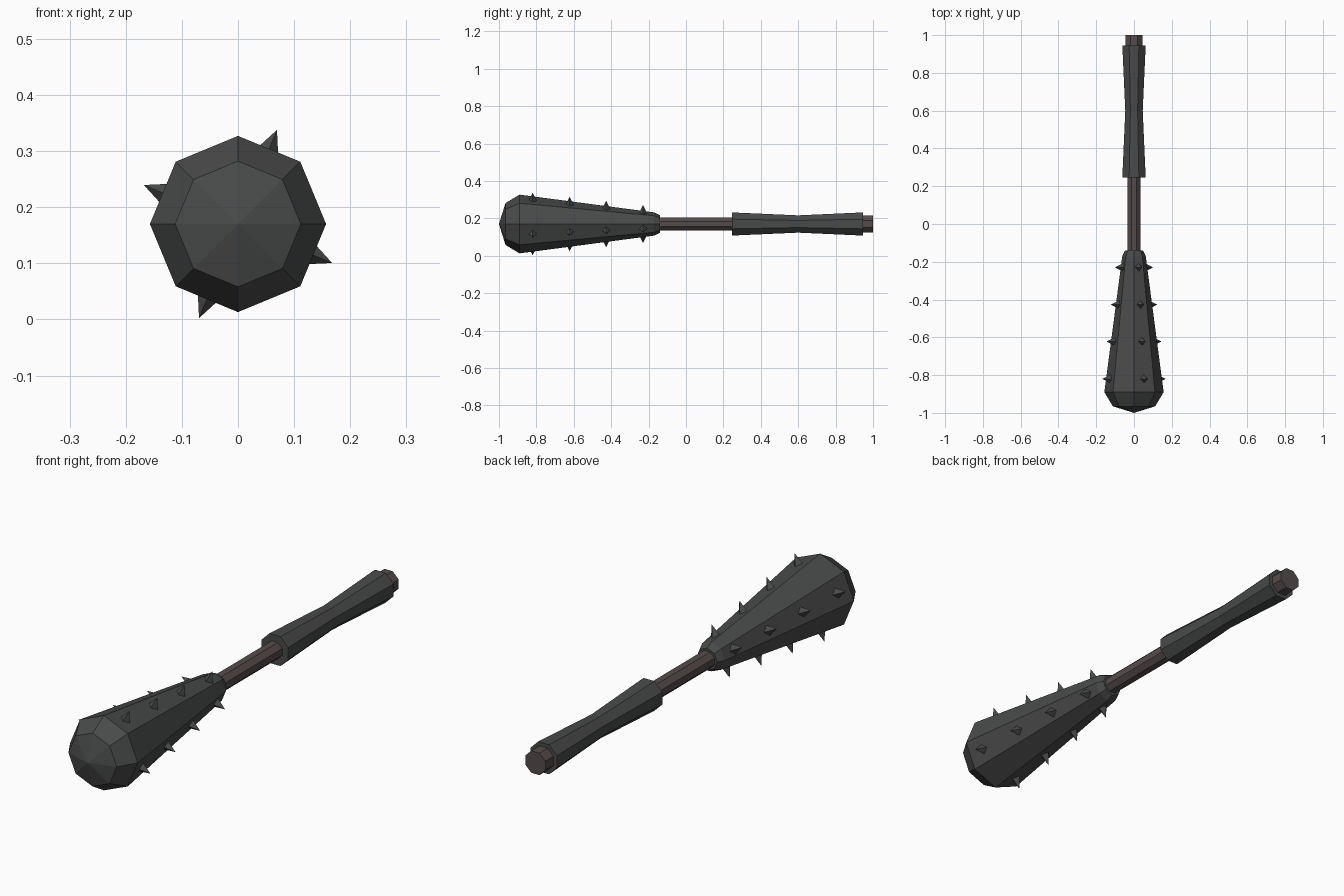
import bpy, bmesh, math
from mathutils import Vector

if "Cube" in bpy.data.objects:
    bpy.data.objects.remove(bpy.data.objects["Cube"])

CZ = 0.17   # height of the club's axis
N = 8


def material(name, color):
    m = bpy.data.materials.new(name)
    m.diffuse_color = (*color, 1)
    m.use_nodes = True
    m.node_tree.nodes["Principled BSDF"].inputs["Base Color"].default_value = m.diffuse_color
    return m


def add_object(name, bm, mat):
    bmesh.ops.recalc_face_normals(bm, faces=bm.faces[:])
    me = bpy.data.meshes.new(name)
    bm.to_mesh(me)
    bm.free()
    me.materials.append(mat)
    ob = bpy.data.objects.new(name, me)
    bpy.context.collection.objects.link(ob)
    return ob


def lathe(name, profile, offset, mat):
    """Octagonal solid around the y axis; profile is (y, corner radius)."""
    bm = bmesh.new()
    rings = []
    for y, r in profile:
        if r == 0:
            rings.append([bm.verts.new((0, y, CZ))] * N)
        else:
            angles = [math.radians(offset + 360 * i / N) for i in range(N)]
            rings.append([bm.verts.new((r * math.cos(a), y, CZ + r * math.sin(a))) for a in angles])
    for a, b in zip(rings, rings[1:]):
        for i in range(N):
            j = (i + 1) % N
            bm.faces.new(list(dict.fromkeys((a[i], a[j], b[j], b[i]))))
    for ring in (rings[0], rings[-1]):
        if ring[0] is not ring[1]:
            bm.faces.new(ring)
    return add_object(name, bm, mat)


dark = material("dark_iron", (0.065, 0.069, 0.067))
wood = material("dark_wood", (0.092, 0.073, 0.07))

# Tapered head with a shallow pointed nose
lathe("club_head", [(-1, 0), (-0.965, 0.112), (-0.89, 0.157), (-0.17, 0.062), (-0.14, 0.047)], 0, dark)

# Shaft, waisted grip and end cap
lathe("shaft", [(-0.16, 0.037), (0.95, 0.037)], 22.5, wood)
lathe("grip", [(0.245, 0.067), (0.6, 0.05), (0.945, 0.067)], 22.5, dark)
lathe("pommel", [(0.9, 0.05), (1.0, 0.05)], 22.5, wood)

# Four rows of four-sided spikes on alternate faces of the head
bm = bmesh.new()
for y in (-0.82, -0.622, -0.427, -0.23):
    face_r = (0.157 - (y + 0.89) * 0.132) * math.cos(math.pi / N)
    for k in range(4):
        a = math.radians(67.5 + 90 * k)
        out = Vector((math.cos(a), 0, math.sin(a)))
        side = Vector((-out.z, 0, out.x))
        along = Vector((0, 1, 0))
        c = Vector((0, y, CZ))
        base = [bm.verts.new(c + out * (face_r - 0.008) + d * 0.025)
                for d in (side, along, -side, -along)]
        tip = bm.verts.new(c + out * (face_r + 0.045))
        bm.faces.new(base)
        for i in range(4):
            bm.faces.new((base[i], base[(i + 1) % 4], tip))
add_object("spikes", bm, dark)
